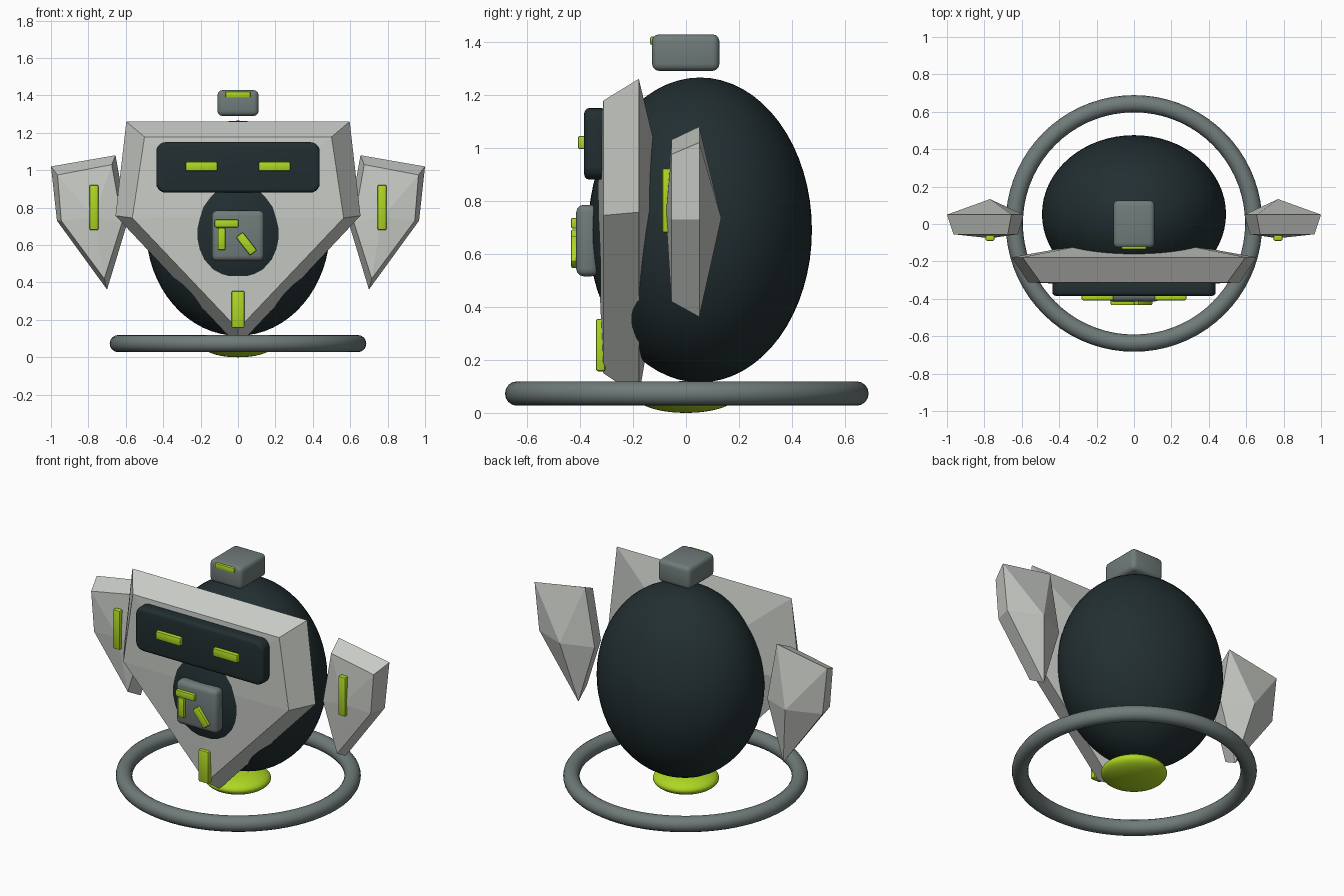
import bpy, bmesh, math
from mathutils import Matrix

if "Cube" in bpy.data.objects:
    bpy.data.objects.remove(bpy.data.objects["Cube"])


def material(name, rgb):
    m = bpy.data.materials.new(name)
    m.diffuse_color = (*rgb, 1)
    m.use_nodes = True
    m.node_tree.nodes["Principled BSDF"].inputs["Base Color"].default_value = m.diffuse_color
    return m


SHELL = material("pale_shell", (0.58, 0.60, 0.565))
DARK = material("dark_body", (0.016, 0.028, 0.031))
GREY = material("mid_grey", (0.16, 0.20, 0.195))
LIME = material("lime_light", (0.42, 0.68, 0.016))


def finish(bm, name, mat, angle=None):
    bmesh.ops.recalc_face_normals(bm, faces=bm.faces)
    mesh = bpy.data.meshes.new(name)
    bm.to_mesh(mesh)
    bm.free()
    mesh.materials.append(mat)
    ob = bpy.data.objects.new(name, mesh)
    bpy.context.collection.objects.link(ob)
    if angle:
        bpy.ops.object.select_all(action='DESELECT')
        ob.select_set(True)
        bpy.context.view_layer.objects.active = ob
        bpy.ops.object.shade_smooth_by_angle(angle=math.radians(angle))
    return ob


def ellipsoid(name, centre, radii, mat):
    bm = bmesh.new()
    bmesh.ops.create_uvsphere(bm, u_segments=64, v_segments=32, radius=1)
    bmesh.ops.scale(bm, vec=radii, verts=bm.verts)
    bmesh.ops.translate(bm, vec=centre, verts=bm.verts)
    return finish(bm, name, mat, 60)


def box(name, xs, ys, zs, mat, bevel, segments=3, tilt=0, corner=0):
    """Rounded box from x, y, z ranges; corner rounds the front outline first."""
    bm = bmesh.new()
    bmesh.ops.create_cube(bm, size=1)
    bmesh.ops.scale(bm, vec=[r[1] - r[0] for r in (xs, ys, zs)], verts=bm.verts)
    if corner:
        edges = [e for e in bm.edges
                 if abs(e.verts[0].co.y - e.verts[1].co.y) > 1e-4]
        bmesh.ops.bevel(bm, geom=edges, offset=corner, segments=5,
                        profile=0.5, affect='EDGES')
        edges = [e for e in bm.edges
                 if abs(e.verts[0].co.y - e.verts[1].co.y) < 1e-4]
    else:
        edges = bm.edges[:]
    bmesh.ops.bevel(bm, geom=edges, offset=bevel, segments=segments,
                    profile=0.5, affect='EDGES')
    bmesh.ops.rotate(bm, matrix=Matrix.Rotation(tilt, 3, 'Y'), verts=bm.verts)
    bmesh.ops.translate(bm, vec=[(r[0] + r[1]) / 2 for r in (xs, ys, zs)],
                        verts=bm.verts)
    return finish(bm, name, mat, 40)


def faceted_plate(name, front, back, y_front, y_back, apex_front, apex_back, side=1):
    """Two outlines joined by a bevelled rim, each capped by a low pyramid."""
    bm = bmesh.new()
    f = [bm.verts.new((side * x, y_front, z)) for x, z in front]
    b = [bm.verts.new((side * x, y_back, z)) for x, z in back]
    af, ab = [bm.verts.new((side * p[0], p[1], p[2])) for p in (apex_front, apex_back)]
    n = len(f)
    for i in range(n):
        j = (i + 1) % n
        bm.faces.new((f[i], f[j], b[j], b[i]))
        bm.faces.new((f[j], f[i], af))
        bm.faces.new((b[i], b[j], ab))
    return finish(bm, name, SHELL)


# Egg-shaped body and glowing thruster underneath
ellipsoid("body", (0, 0.053, 0.69), (0.492, 0.422, 0.575), DARK)
ellipsoid("thruster", (0, 0, 0.06), (0.185, 0.185, 0.06), LIME)

# Hover ring
bpy.ops.mesh.primitive_torus_add(major_radius=0.64, minor_radius=0.046,
                                 major_segments=72, minor_segments=16,
                                 location=(0, 0.003, 0.073))
ring = bpy.context.object
ring.name = "hover_ring"
ring.data.materials.append(GREY)
bpy.ops.object.shade_smooth()

# Faceted chest shield
faceted_plate("chest_shield",
              [(-0.5, 1.178), (0.5, 1.178), (0.565, 0.745), (0, 0.15), (-0.565, 0.745)],
              [(-0.597, 1.26), (0.597, 1.26), (0.655, 0.757), (0, 0.06), (-0.655, 0.757)],
              -0.312, -0.178, (0, -0.338, 0.75), (0, -0.06, 0.77))

# Floating arm shards with their light strips
for side, label in ((-1, "left"), (1, "right")):
    faceted_plate(label + "_arm_shard",
                  [(0.675, 1.03), (0.965, 0.975), (0.945, 0.73), (0.715, 0.42), (0.62, 0.72)],
                  [(0.655, 1.08), (1.0, 1.02), (0.968, 0.73), (0.70, 0.362), (0.59, 0.725)],
                  -0.055, 0.05, (0.77, -0.076, 0.75), (0.77, 0.133, 0.735), side)
    x = side * 0.77
    box(label + "_arm_light", (x - 0.024, x + 0.024), (-0.09, -0.055),
        (0.68, 0.922), LIME, 0.008, 2)
    # Eye lights on the visor
    x = side * 0.195
    box(label + "_eye", (x - 0.085, x + 0.085), (-0.408, -0.375),
        (0.995, 1.045), LIME, 0.008, 2)

# Visor
box("visor", (-0.437, 0.437), (-0.384, -0.3), (0.88, 1.15), DARK, 0.02, 3, 0, 0.05)

# Chest module with indicator bars
box("chest_module", (-0.14, 0.14), (-0.414, -0.33), (0.515, 0.785), GREY, 0.028)
box("indicator_top", (-0.125, 0.003), (-0.434, -0.405), (0.695, 0.736), LIME, 0.007, 2)
box("indicator_side", (-0.108, -0.068), (-0.434, -0.405), (0.573, 0.692), LIME, 0.007, 2)
box("indicator_slant", (0.022, 0.068), (-0.434, -0.405), (0.545, 0.668), LIME, 0.007, 2,
    math.radians(-38))

# Lower shield light
box("shield_light", (-0.035, 0.035), (-0.34, -0.304), (0.157, 0.355), LIME, 0.009, 2)

# Floating head block with its sensor
box("head_block", (-0.11, 0.11), (-0.128, 0.126), (1.29, 1.428), GREY, 0.026)
box("head_sensor", (-0.067, 0.067), (-0.135, -0.105), (1.388, 1.42), LIME, 0.006, 2)
